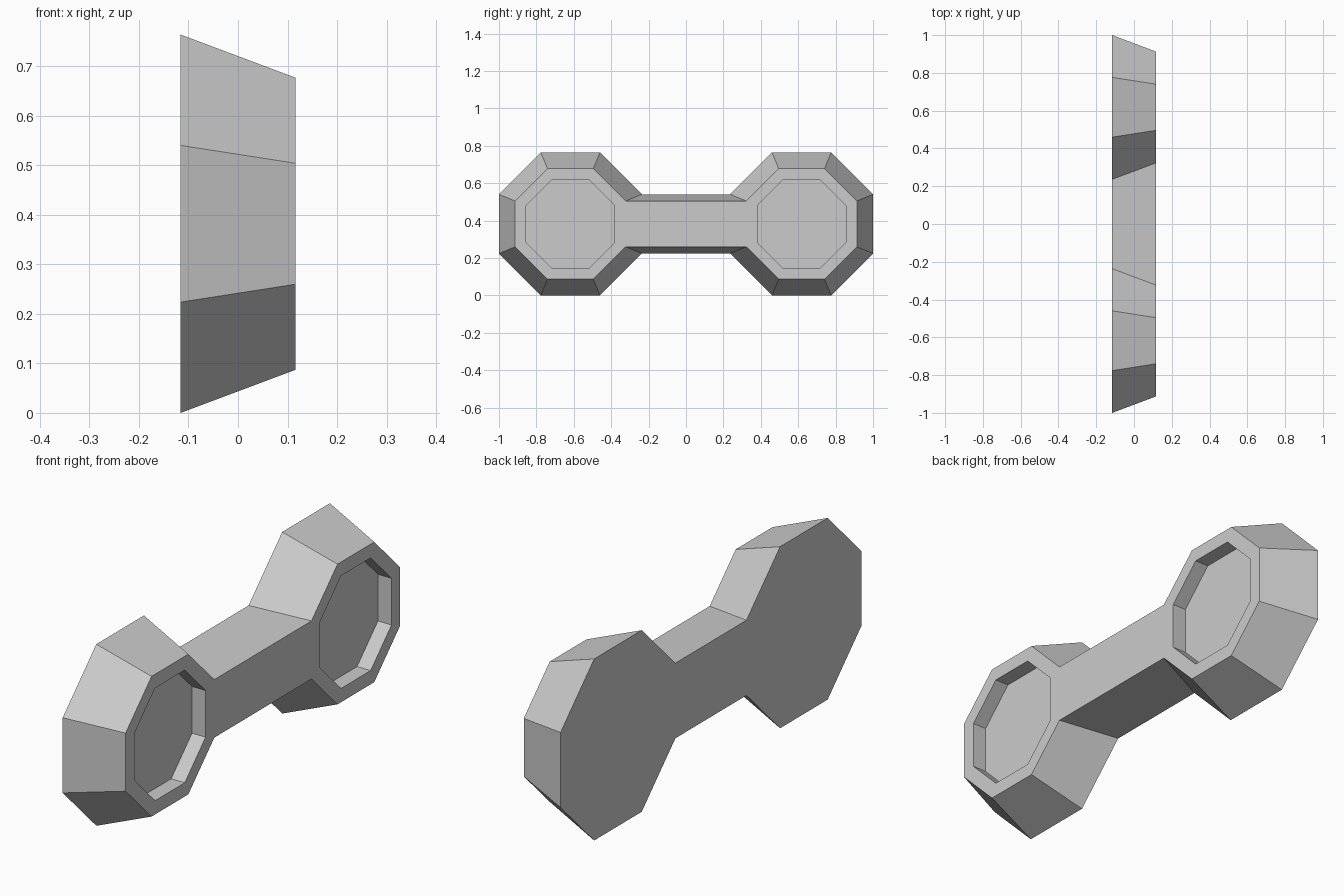
import bpy, bmesh
from math import pi, sin, cos

if "Cube" in bpy.data.objects:
    bpy.data.objects.remove(bpy.data.objects["Cube"])

CY, CZ = 0.618, 0.382             # centre of one octagonal end
BACK, FRONT, DEPTH = -0.116, 0.116, 0.063


def octagon(bm, x, half):
    """Ring of 8 verts in the YZ plane with flat sides; half = centre to side."""
    r = half / cos(pi / 8)
    return [bm.verts.new((x, CY + r * cos(pi / 8 + i * pi / 4),
                          CZ + r * sin(pi / 8 + i * pi / 4))) for i in range(8)]


bm = bmesh.new()

# Octagonal end: tapered body, flat rim, recess wall
rings = [octagon(bm, x, h) for x, h in (
    (BACK, 0.382), (FRONT, 0.295), (FRONT, 0.237), (FRONT - DEPTH, 0.237))]
for a, b in zip(rings, rings[1:]):
    for i in range(8):
        j = (i + 1) % 8
        bm.faces.new((a[i], a[j], b[j], b[i]))

# Flat back and recess floor
bm.faces.new(rings[0][::-1])
bm.faces.new(rings[-1])

# Half of the bar: pull the inward side of the body to the middle, leave it open
inner = next(f for f in bm.faces
             if all(v in (rings[0] + rings[1])[3:5] + rings[1][3:5] for v in f.verts))
ext = bmesh.ops.extrude_discrete_faces(bm, faces=[inner])["faces"][0]
for v in ext.verts:
    v.co.y = 0
bm.faces.remove(ext)
bmesh.ops.recalc_face_normals(bm, faces=bm.faces)

mesh = bpy.data.meshes.new("dumbbell_shape")
bm.to_mesh(mesh)
bm.free()
body = bpy.data.objects.new("double_ended_bar", mesh)
bpy.context.collection.objects.link(body)

# Mirror to the other end
mirror = body.modifiers.new("other_end", 'MIRROR')
mirror.use_axis = (False, True, False)
mirror.use_clip = True
